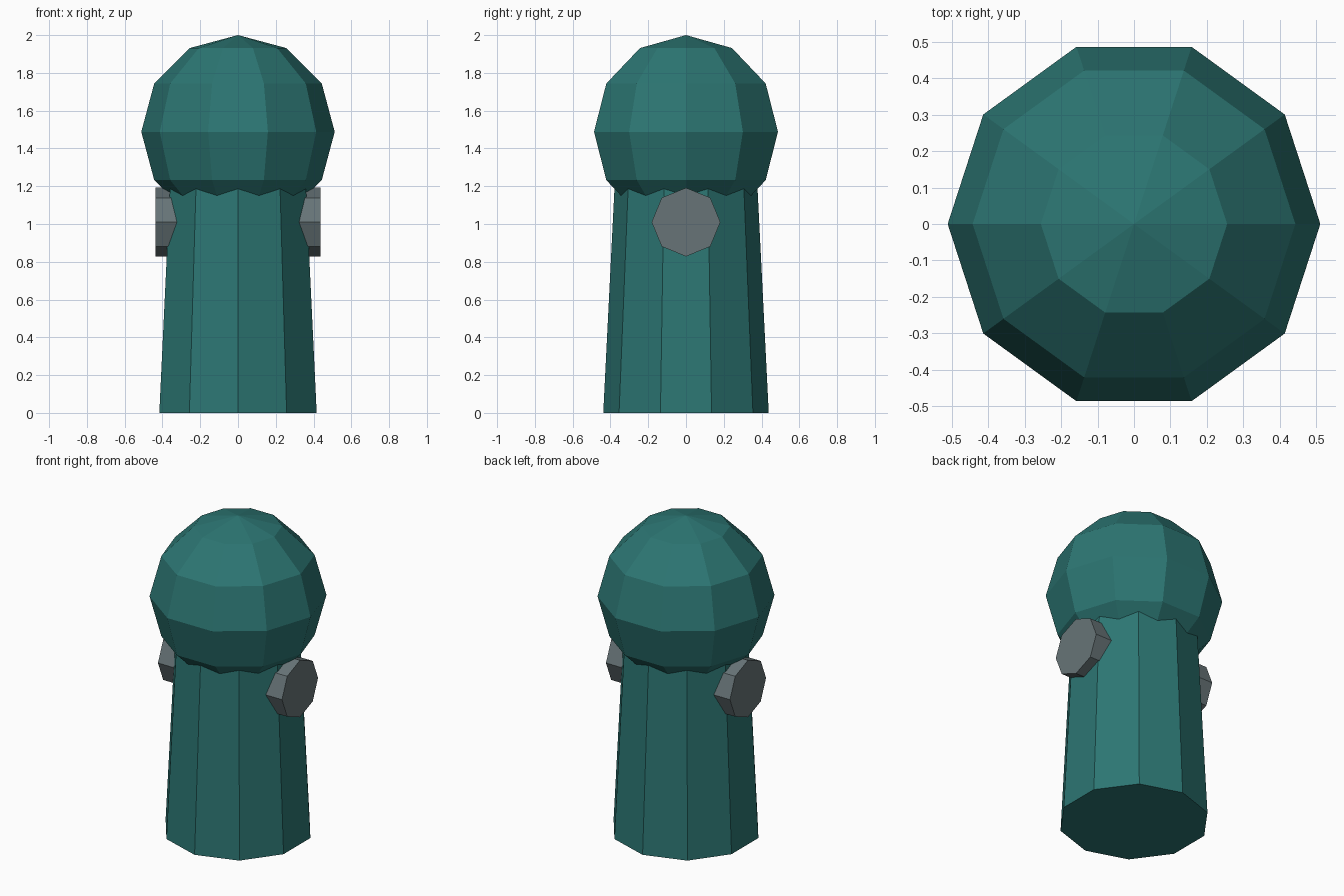
import bpy
from math import sin, cos, pi

if "Cube" in bpy.data.objects:
    bpy.data.objects.remove(bpy.data.objects["Cube"])


def material(name, rgb):
    m = bpy.data.materials.new(name)
    m.diffuse_color = (*rgb, 1.0)
    m.use_nodes = True
    m.node_tree.nodes["Principled BSDF"].inputs["Base Color"].default_value = m.diffuse_color
    return m


def lathe(name, profile, sides, mat, start=0.0):
    """Spin (radius, z) points about z; zero radius gives a pole, open ends get a cap."""
    verts, rings, faces = [], [], []
    for r, z in profile:
        n = 1 if r < 1e-6 else sides
        rings.append(list(range(len(verts), len(verts) + n)))
        for i in range(n):
            a = start + 2 * pi * i / sides
            verts.append((r * cos(a), r * sin(a), z))
    for lo, hi in zip(rings, rings[1:]):
        for i in range(sides):
            j = (i + 1) % sides
            if len(lo) == 1:
                faces.append((lo[0], hi[j], hi[i]))
            elif len(hi) == 1:
                faces.append((lo[i], lo[j], hi[0]))
            else:
                faces.append((lo[i], lo[j], hi[j], hi[i]))
    if len(rings[0]) > 1:
        faces.append(rings[0][::-1])
    if len(rings[-1]) > 1:
        faces.append(rings[-1])
    mesh = bpy.data.meshes.new(name)
    mesh.from_pydata(verts, [], faces)
    mesh.materials.append(mat)
    obj = bpy.data.objects.new(name, mesh)
    bpy.context.collection.objects.link(obj)
    return obj


teal = material("teal_paint", (0.025, 0.18, 0.17))
grey = material("grey_metal", (0.135, 0.175, 0.185))

# Tapered ten-sided post, with corners on the y axis
lathe("post", [(0.438, 0), (0.373, 1.3)], 10, teal, pi / 2)

# Low-poly ball on top, with corners on the x axis
R, CZ = 0.512, 1.488
ball = [(R * sin(pi * k / 6), CZ - R * cos(pi * k / 6)) for k in range(7)]
lathe("dome", ball, 10, teal)

# Octagonal side caps, pointing outwards along x
for side, label in ((1, "right"), (-1, "left")):
    cap = lathe(label + "_cap", [(0.182, 0.26), (0.182, 0.438)], 8, grey)
    cap.rotation_euler = (0, side * pi / 2, 0)
    cap.location = (0, 0, 1.01)
